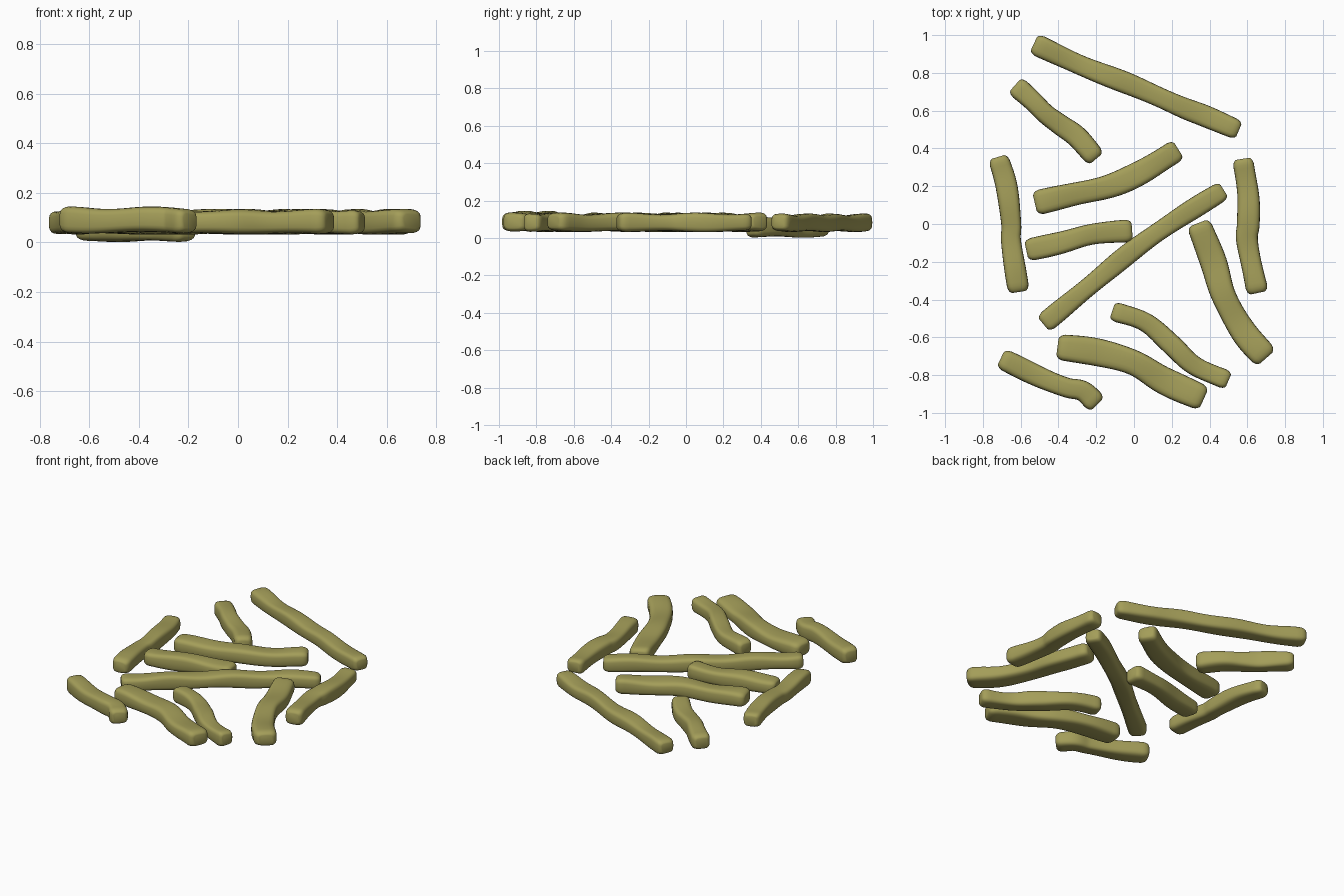
import bpy, bmesh, math, random
from mathutils import Vector
from mathutils.geometry import interpolate_bezier

if "Cube" in bpy.data.objects:
    bpy.data.objects.remove(bpy.data.objects["Cube"])

random.seed(4)
mat = bpy.data.materials.new("olive")
mat.diffuse_color = (0.37, 0.34, 0.10, 1)
mat.use_nodes = True
mat.node_tree.nodes["Principled BSDF"].inputs["Base Color"].default_value = mat.diffuse_color
SIDES, STEPS = 24, 36


def smooth_path(pts):
    """Even samples along a smooth curve through the points."""
    p = [Vector((x, y)) for x, y in pts]
    p = [2 * p[0] - p[1]] + p + [2 * p[-1] - p[-2]]
    dense = []
    for a, b, c, d in zip(p, p[1:], p[2:], p[3:]):
        dense += interpolate_bezier(b, b + (c - a) / 6, c - (d - b) / 6, c, 20)[:-1]
    dense.append(p[-2])
    dist = [0]
    for a, b in zip(dense, dense[1:]):
        dist.append(dist[-1] + (b - a).length)
    total = dist[-1]

    def at(s):
        s = min(max(s, 0), total)
        for i in range(1, len(dist)):
            if dist[i] >= s:
                return dense[i - 1].lerp(dense[i], (s - dist[i - 1]) / (dist[i] - dist[i - 1]))
        return dense[-1]
    return at, total


def power(v, e):
    return math.copysign(abs(v) ** e, v)


def stick(name, pts, width, z0, z1):
    at, total = smooth_path(pts)
    ph = [random.uniform(0, 6.28) for _ in range(6)]
    r = 0.035
    # rounded ends: dense rings where the section closes down
    ends = [(0.0, .62), (0.004, .76), (0.012, .88), (0.022, .95), (r, 1.0)]
    rings = ends + [(r + (total - 2 * r) * i / STEPS, 1.0) for i in range(1, STEPS)]
    rings += [(total - s, k) for s, k in reversed(ends)]
    bm = bmesh.new()
    loops = []
    for s, k in rings:
        c = at(s)
        t = (at(s + 0.02) - at(s - 0.02)).normalized()
        side = Vector((-t.y, t.x))
        w = width / 2 * k * (1 + 0.05 * math.sin(13 * s + ph[0]))
        top = z1 + 0.005 * math.sin(17 * s + ph[1])
        bot = z0 + 0.003 * math.sin(15 * s + ph[2])
        h, mid = (top - bot) / 2 * k, (top + bot) / 2
        skew = 0.15 * math.sin(9 * s + ph[3])
        loop = []
        for j in range(SIDES):
            a = 2 * math.pi * j / SIDES
            u, v = power(math.cos(a), .55), power(math.sin(a), .55)
            q = c + side * w * (u + skew * v * (1 - abs(u)))
            loop.append(bm.verts.new((q.x, q.y, mid + h * v * (1 + 0.06 * u * math.sin(11 * s + ph[4])))))
        loops.append(loop)
    for a, b in zip(loops, loops[1:]):
        for j in range(SIDES):
            n = (j + 1) % SIDES
            bm.faces.new((a[j], a[n], b[n], b[j]))
    bm.faces.new(loops[0])
    bm.faces.new(loops[-1])
    bmesh.ops.recalc_face_normals(bm, faces=bm.faces)
    for f in bm.faces:
        f.smooth = True
    me = bpy.data.meshes.new(name)
    bm.to_mesh(me)
    bm.free()
    me.materials.append(mat)
    ob = bpy.data.objects.new(name, me)
    bpy.context.collection.objects.link(ob)


# long sticks
stick("long_back_stick", [(-.53, .955), (-.27, .835), (0, .73), (.25, .62), (.38, .57), (.555, .495)], .11, .035, .125)
stick("long_diagonal_stick", [(.475, .18), (.22, .02), (0, -.135), (-.25, -.34), (-.48, -.53)], .105, .035, .125)
# medium sticks
stick("middle_stick", [(-.525, .11), (-.33, .155), (-.13, .20), (.04, .275), (.235, .395)], .125, .035, .13)
stick("right_front_stick", [(.34, .005), (.42, -.2), (.475, -.38), (.58, -.57), (.70, -.71)], .135, .035, .13)
stick("front_stick", [(-.405, -.65), (-.19, -.68), (0, -.735), (.16, -.83), (.37, -.925)], .14, .035, .13)
stick("front_right_stick", [(-.115, -.46), (.06, -.52), (.2, -.64), (.32, -.75), (.50, -.83)], .105, .035, .13)
stick("left_stick", [(-.72, .355), (-.675, .2), (-.65, 0), (-.65, -.1), (-.61, -.36)], .11, .035, .13)
stick("right_stick", [(.575, .345), (.605, .15), (.605, 0), (.6, -.1), (.655, -.365)], .115, .035, .13)
# short sticks
stick("short_middle_stick", [(-.57, -.14), (-.39, -.10), (-.25, -.06), (-.15, -.045), (-.01, -.035)], .115, .035, .13)
stick("short_front_left_stick", [(-.705, -.71), (-.50, -.81), (-.36, -.865), (-.27, -.885), (-.195, -.955)], .11, .04, .14)
stick("short_back_left_stick", [(-.63, .735), (-.54, .655), (-.47, .585), (-.39, .525), (-.30, .46), (-.2, .345)], .11, .005, .11)
